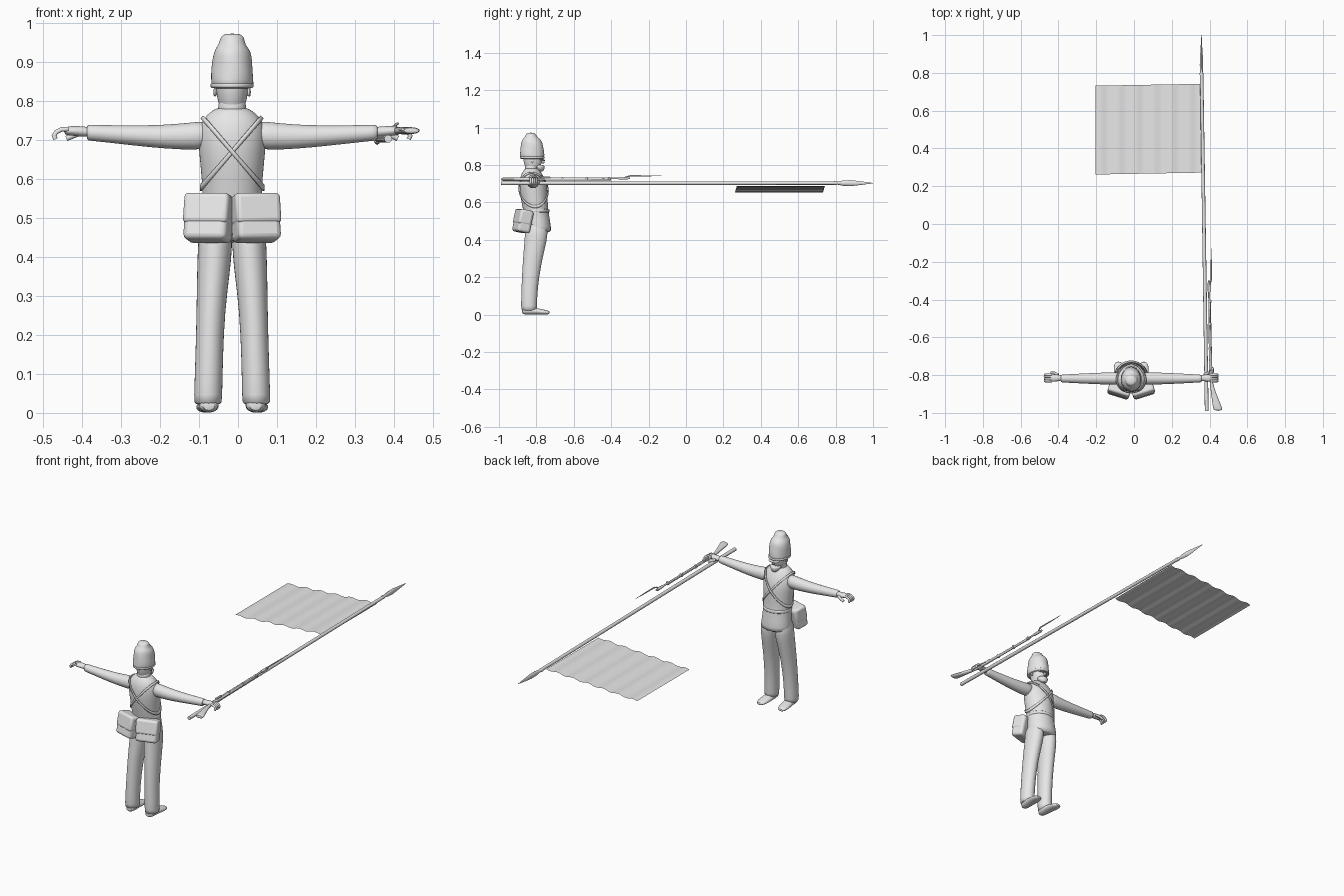
import bpy, bmesh, math
from mathutils import Vector, Matrix

cube = bpy.data.objects.get("Cube")
if cube:
    bpy.data.objects.remove(cube, do_unlink=True)

grey = bpy.data.materials.new("light grey")
grey.use_nodes = True
colour = (0.8, 0.8, 0.8, 1)
grey.diffuse_color = colour
grey.node_tree.nodes["Principled BSDF"].inputs["Base Color"].default_value = colour

MID = -0.015    # x of the figure's centre line
BODY_Y = -0.815


def finish(name, bm, subsurf=0, bevel=0, thickness=0, angle=50):
    """Turn a bmesh into a shaded object with optional modifiers."""
    bmesh.ops.recalc_face_normals(bm, faces=bm.faces)
    mesh = bpy.data.meshes.new(name)
    bm.to_mesh(mesh)
    bm.free()
    mesh.materials.append(grey)
    obj = bpy.data.objects.new(name, mesh)
    bpy.context.collection.objects.link(obj)
    if thickness:
        mod = obj.modifiers.new("thickness", "SOLIDIFY")
        mod.thickness = thickness
        mod.offset = 0
    if bevel:
        mod = obj.modifiers.new("bevel", "BEVEL")
        mod.width = bevel
        mod.segments = 3
    if subsurf:
        mod = obj.modifiers.new("smooth", "SUBSURF")
        mod.levels = mod.render_levels = subsurf
    bpy.ops.object.select_all(action="DESELECT")
    obj.select_set(True)
    bpy.context.view_layer.objects.active = obj
    bpy.ops.object.shade_smooth_by_angle(angle=math.radians(angle))
    return obj


def loft(name, axis, sections, sides=16, subsurf=1, angle=50, wobble=0):
    """Skin elliptical sections (x, y, z, radius a, radius b) square to an axis."""
    bm = bmesh.new()
    rings = []
    for n, (x, y, z, a, b) in enumerate(sections):
        ring = []
        for k in range(sides):
            t = math.tau * k / sides
            swell = 1 + wobble * math.sin(3 * t + 2 * n)
            u, v = a * swell * math.cos(t), b * swell * math.sin(t)
            shift = {"x": (0, u, v), "y": (u, 0, v), "z": (u, v, 0)}[axis]
            ring.append(bm.verts.new(Vector((x, y, z)) + Vector(shift)))
        rings.append(ring)
    for low, high in zip(rings, rings[1:]):
        for k in range(sides):
            j = (k + 1) % sides
            bm.faces.new((low[k], low[j], high[j], high[k]))
    bm.faces.new(rings[0])
    bm.faces.new(rings[-1])
    return finish(name, bm, subsurf=subsurf, angle=angle)


def tube(name, points, radius, sides=8):
    """Round tube along a smooth path."""
    curve = bpy.data.curves.new(name, "CURVE")
    curve.dimensions = "3D"
    curve.bevel_depth = radius
    curve.bevel_resolution = sides // 4
    curve.use_fill_caps = True
    spline = curve.splines.new("POLY")
    spline.points.add(len(points) - 1)
    for p, co in zip(spline.points, points):
        p.co = (*co, 1)
        p.radius = 1
    spline.use_smooth = True
    curve.materials.append(grey)
    obj = bpy.data.objects.new(name, curve)
    bpy.context.collection.objects.link(obj)


def box(name, centre, size, turn=Matrix(), bevel=0.01):
    bm = bmesh.new()
    bmesh.ops.create_cube(bm, size=1)
    bm.transform(Matrix.Translation(centre) @ turn @ Matrix.Diagonal((*size, 1)))
    return finish(name, bm, bevel=bevel, angle=35)


# Jacket: height, centre y, half width, half depth
jacket = [(0.435, -0.79, 0.086, 0.070), (0.46, -0.79, 0.084, 0.070),
          (0.54, -0.80, 0.076, 0.067), (0.60, -0.81, 0.078, 0.070),
          (0.67, -0.815, 0.086, 0.076), (0.72, -0.82, 0.088, 0.070),
          (0.755, -0.825, 0.076, 0.055), (0.772, -0.825, 0.055, 0.042),
          (0.785, -0.825, 0.038, 0.036)]
loft("jacket", "z", [(MID, y, z, a, b) for z, y, a, b in jacket], sides=24)
loft("collar", "z", [(MID, -0.825, z, r, r) for z, r in
                     ((0.77, 0.038), (0.78, 0.037), (0.797, 0.035), (0.80, 0.033))])


def torso_at(z):
    z = min(max(z, jacket[0][0]), jacket[-1][0])
    for p, q in zip(jacket, jacket[1:]):
        if z <= q[0]:
            f = (z - p[0]) / (q[0] - p[0])
            return [p[i] + f * (q[i] - p[i]) for i in (1, 2, 3)]


# Crossed straps wrapped around the jacket
for side, label in ((1, "left"), (-1, "right")):
    bm = bmesh.new()
    loops = []
    for edge in (-0.008, 0.008):
        loop = []
        for k in range(48):
            t = math.tau * k / 48
            z = 0.67
            for step in range(40):
                y, a, b = torso_at(z)
                z += 0.3 * (0.67 + edge + side * 1.2 * a * math.cos(t) - z)
            loop.append(bm.verts.new((MID + (a + 0.003) * math.cos(t),
                                      y + (b + 0.003) * math.sin(t), z)))
        loops.append(loop)
    for k in range(48):
        j = (k + 1) % 48
        bm.faces.new((loops[0][k], loops[0][j], loops[1][j], loops[1][k]))
    finish(label + "_shoulder_strap", bm, thickness=0.005)

# Belt at the waist
loft("belt", "z", [(MID, -0.80, z, 0.079, 0.070) for z in (0.545, 0.548, 0.562, 0.565)], sides=24)

# Hip pouches with flaps
for side, label in ((1, "left"), (-1, "right")):
    turn = Matrix.Rotation(side * 0.3, 4, "Z") @ Matrix.Rotation(-0.22, 4, "X")
    middle = Vector((MID + side * 0.060, -0.872, 0.498))
    box(label + "_pouch", middle, (0.116, 0.072, 0.118), turn, 0.014)
    lift = turn @ Vector((0, -0.004, 0.022))
    box(label + "_pouch_flap", middle + lift, (0.12, 0.072, 0.08), turn, 0.012)

# Trousers and shoes
for side, label in ((1, "left"), (-1, "right")):
    leg = [(0.062, -0.838, 0.02, 0.036, 0.042), (0.062, -0.84, 0.03, 0.037, 0.043),
           (0.059, -0.837, 0.14, 0.036, 0.044), (0.055, -0.825, 0.26, 0.037, 0.050),
           (0.048, -0.81, 0.36, 0.043, 0.058), (0.044, -0.80, 0.42, 0.045, 0.062),
           (0.042, -0.80, 0.50, 0.044, 0.062)]
    loft(label + "_trouser_leg", "z", [(MID + side * x, y, z, a, b) for x, y, z, a, b in leg])
    shoe = [(0.060, -0.878, 0.017, 0.016, 0.013), (0.060, -0.86, 0.021, 0.027, 0.021),
            (0.061, -0.82, 0.020, 0.027, 0.020), (0.064, -0.775, 0.015, 0.030, 0.015),
            (0.066, -0.745, 0.012, 0.026, 0.012), (0.067, -0.728, 0.010, 0.012, 0.007)]
    loft(label + "_shoe", "y", [(MID + side * x, y, z, a, b) for x, y, z, a, b in shoe])

# Sleeves, palms and fingers
for side, label in ((1, "left"), (-1, "right")):
    sleeve = [(0.05, 0.715, 0.034, 0.036), (0.09, 0.710, 0.034, 0.037),
              (0.17, 0.708, 0.031, 0.031), (0.24, 0.711, 0.028, 0.027),
              (0.31, 0.715, 0.024, 0.023), (0.366, 0.719, 0.021, 0.021),
              (0.374, 0.719, 0.020, 0.020)]
    loft(label + "_sleeve", "x",
         [(MID + side * x, BODY_Y - 0.003, z, a, b) for x, z, a, b in sleeve])
    hand = [(0.355, 0.720, 0.014, 0.013), (0.39, 0.722, 0.018, 0.014),
            (0.415, 0.724, 0.022, 0.013), (0.432, 0.722, 0.020, 0.009)]
    loft(label + "_palm", "x", [(MID + side * x, BODY_Y, z, a, b) for x, z, a, b in hand], 12)
    for k in range(4):
        y = BODY_Y - 0.017 + 0.0115 * k
        bend = [(0.42, 0.728), (0.438, 0.727), (0.451, 0.720), (0.457, 0.711), (0.453, 0.702)]
        tube(f"{label}_finger_{k + 1}", [(MID + side * x, y, z) for x, z in bend], 0.006)
    thumb = [(0.385, 0.017, 0.720), (0.405, 0.026, 0.712), (0.425, 0.027, 0.704)]
    tube(label + "_thumb", [(MID + side * x, BODY_Y + y, z) for x, y, z in thumb], 0.007)

# Head, nose, ears and beard
head = [(-0.825, 0.77, 0.030, 0.030), (-0.82, 0.79, 0.034, 0.040), (-0.818, 0.81, 0.040, 0.050),
        (-0.82, 0.84, 0.043, 0.053), (-0.82, 0.87, 0.041, 0.050)]
loft("head", "z", [(MID, y, z, a, b) for y, z, a, b in head])
loft("nose", "z", [(MID, y, z, r, r) for y, z, r in
                   ((-0.766, 0.808, 0.006), (-0.762, 0.813, 0.009), (-0.770, 0.838, 0.005))], 8)
beard = [(-0.772, 0.765, 0.010, 0.008), (-0.780, 0.775, 0.024, 0.022),
         (-0.785, 0.790, 0.032, 0.030), (-0.785, 0.802, 0.030, 0.026)]
loft("beard", "z", [(MID, y, z, a, b) for y, z, a, b in beard], wobble=0.06)
for side, label in ((1, "left"), (-1, "right")):
    ear = [(0.038, 0.006, 0.010), (0.045, 0.009, 0.014), (0.048, 0.006, 0.010)]
    loft(label + "_ear", "x", [(MID + side * x, -0.822, 0.823, a, b) for x, a, b in ear], 8)

# Tall soft hat with a brim band
hat = [(-0.822, 0.835, 0.052, 0.062), (-0.823, 0.842, 0.055, 0.066), (-0.823, 0.87, 0.054, 0.065),
       (-0.823, 0.90, 0.052, 0.060), (-0.825, 0.927, 0.048, 0.056), (-0.828, 0.94, 0.038, 0.044),
       (-0.828, 0.95, 0.033, 0.033), (-0.829, 0.966, 0.030, 0.026), (-0.83, 0.973, 0.019, 0.016)]
loft("hat", "z", [(MID, y, z, a, b) for y, z, a, b in hat], sides=24, wobble=0.025)
loft("hat_band", "z", [(MID, -0.822, z, a, a + 0.011) for z, a in
                       ((0.832, 0.053), (0.835, 0.056), (0.845, 0.056), (0.848, 0.053))], sides=24)
visor = [(-0.79, 0.83, 0.036, 0.004), (-0.765, 0.828, 0.034, 0.004), (-0.752, 0.824, 0.020, 0.003)]
loft("hat_peak", "y", [(MID, y, z, a, b) for y, z, a, b in visor])

# Flag pole and spear point
pole = [(0.385, -0.99, 0.703, 0.010, 0.010), (0.358, 0.80, 0.703, 0.009, 0.009)]
loft("flag_pole", "y", pole, 12, 0)
spear = [(0.79, 0.011, 0.011), (0.81, 0.007, 0.008), (0.84, 0.009, 0.014),
         (0.88, 0.008, 0.016), (0.94, 0.004, 0.009), (1.0, 0.001, 0.001)]
loft("spear_point", "y", [(0.357, y, 0.703, a, b) for y, a, b in spear], 8, 0)

# Rippled flag
bm = bmesh.new()
bmesh.ops.create_grid(bm, x_segments=60, y_segments=6, size=0.5)
for v in bm.verts:
    u, w = v.co.x + 0.5, v.co.y
    ripple = 0.004 * math.sin(u * math.tau * 6)
    v.co = (-0.205 + 0.565 * u, 0.502 + 0.47 * w + 0.01 * (u - 0.5), 0.653 + 0.035 * u + ripple)
finish("flag", bm)

# Rifle: butt, fore stock, barrel, lock and bayonet
butt = [(0.446, -0.99, 0.027, 0.009), (0.440, -0.965, 0.024, 0.010), (0.420, -0.89, 0.013, 0.010),
        (0.408, -0.84, 0.008, 0.009), (0.406, -0.79, 0.008, 0.009)]
loft("rifle_butt", "y", [(x, y, 0.724, a, b) for x, y, a, b in butt], 12, angle=40)
loft("rifle_fore_stock", "y", [(0.406, -0.80, 0.724, 0.009, 0.008),
                               (0.400, -0.40, 0.724, 0.006, 0.006)], 10, 0)
tube("rifle_barrel", [(0.403, -0.80, 0.729), (0.397, -0.30, 0.729)], 0.005)
box("rifle_lock", (0.402, -0.75, 0.733), (0.012, 0.05, 0.010), bevel=0.003)
for k, y in enumerate((-0.66, -0.53, -0.41)):
    box(f"rifle_band_{k + 1}", (0.402, y, 0.726), (0.016, 0.012, 0.017), bevel=0.003)
tube("trigger_guard", [(0.410, -0.80, 0.724), (0.420, -0.785, 0.724),
                       (0.420, -0.765, 0.724), (0.408, -0.75, 0.724)], 0.0025)
tube("bayonet_socket", [(0.398, -0.36, 0.729), (0.397, -0.31, 0.729)], 0.0075)
tube("bayonet_elbow", [(0.398, -0.335, 0.729), (0.404, -0.315, 0.738),
                       (0.409, -0.295, 0.742)], 0.0035)
blade = [(-0.30, 0.004), (-0.22, 0.0035), (-0.13, 0.001)]
loft("bayonet_blade", "y", [(0.409, y, 0.742, r, r) for y, r in blade], 6, 0)
